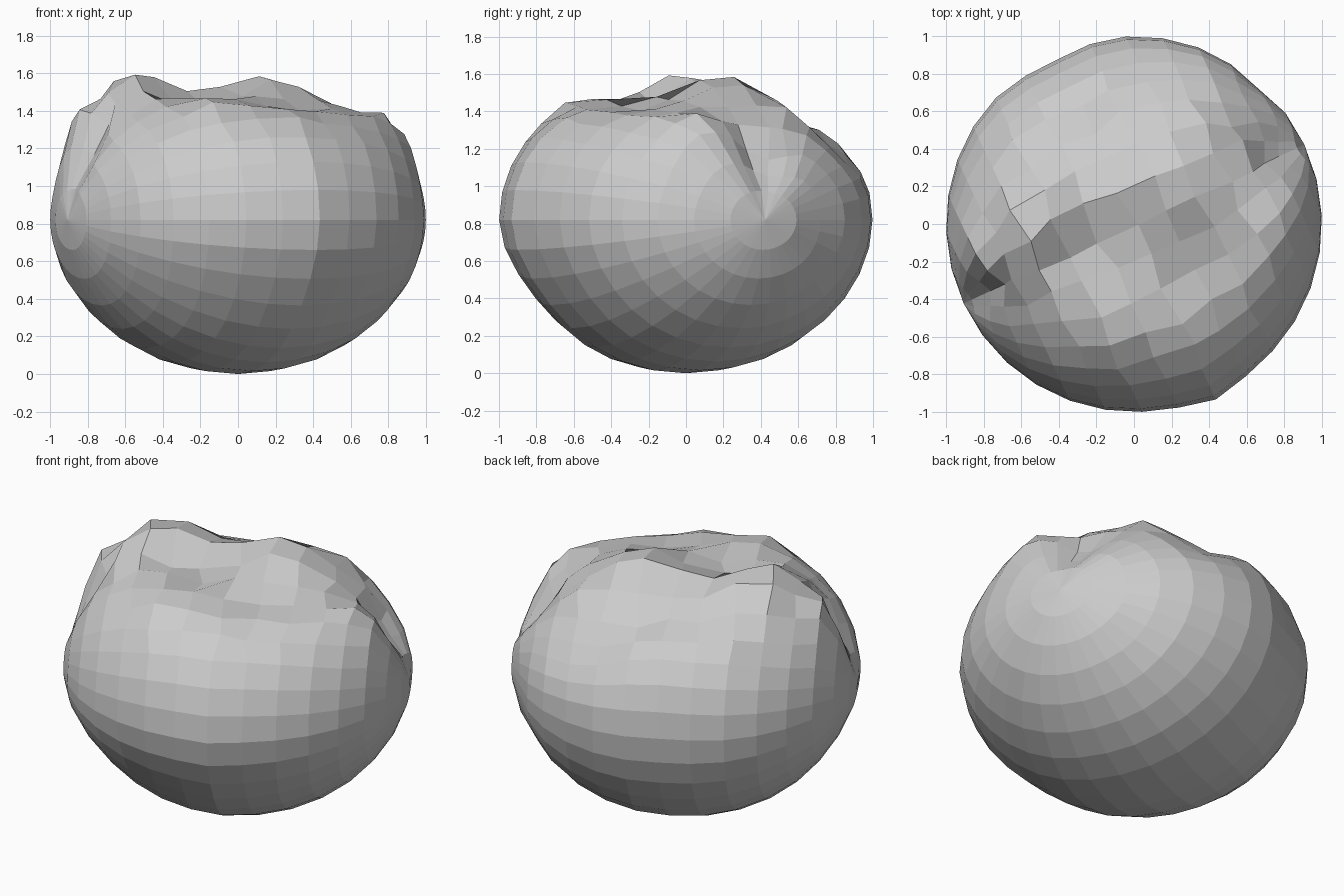
import bpy, bmesh, math, random
from mathutils import Matrix

if "Cube" in bpy.data.objects:
    bpy.data.objects.remove(bpy.data.objects["Cube"])

random.seed(4)
TILT = math.radians(25)
HALF = 0.82

# crumpled top: x, y, height, spread
BUMPS = [(0, 0, -.12, .45), (-.87, -.15, .17, .22), (-.56, .03, .15, .16),
         (.12, .18, .11, .17), (.15, .75, -.10, .28), (.72, .45, -.12, .16),
         (.88, .05, .10, .2), (.3, -.35, -.10, .28), (.6, .05, -.06, .25),
         (-.15, -.25, -.06, .2), (-.36, .45, -.09, .22), (-.1, .52, -.08, .2),
         (-.05, -.08, -.06, .14), (-.3, -.18, -.06, .14)]


def smooth(t):
    t = max(0, min(1, t))
    return t * t * (3 - 2 * t)


def angle_gap(a, b):
    return abs((a - b + math.pi) % (2 * math.pi) - math.pi)


# squashed ball with its poles pointing sideways
bm = bmesh.new()
bmesh.ops.create_uvsphere(bm, u_segments=32, v_segments=16, radius=1)
bm.transform(Matrix.Rotation(TILT, 4, 'Z') @ Matrix.Rotation(math.pi / 2, 4, 'Y'))
for v in bm.verts:
    x, y, z = v.co
    az = math.atan2(y, x)
    flat = math.hypot(x, y)
    # ridge on the front girdle, slight flats behind
    r = 1 + .03 * math.exp(-(angle_gap(az, math.radians(-65)) / .15) ** 2) * flat
    r -= .035 * math.exp(-(angle_gap(az, math.radians(117)) / .25) ** 2) * flat
    r -= .025 * math.exp(-(angle_gap(az, math.radians(50)) / .13) ** 2) * flat
    # underside tapers slightly, mostly at the front
    if z < 0:
        r -= (.015 + .08 * max(0, -y)) * smooth(-z / .75)
    # pinched creases above both poles
    up = smooth((z - .12) / .2) * smooth((.75 - z) / .2)
    for a, depth in ((TILT, .08), (TILT + math.pi, .09)):
        r -= depth * up * math.exp(-(angle_gap(az, a) / .11) ** 2)
    nx, ny, nz = x * r, y * r, HALF + z * HALF
    # sunken, folded crown
    w = smooth((z - .1) / .4)
    nz += w * sum(h * math.exp(-((x - bx) ** 2 + (y - by) ** 2) / s ** 2)
                  for bx, by, h, s in BUMPS)
    if z > .65:
        nx += random.uniform(-.025, .025)
        ny += random.uniform(-.025, .025)
        nz += random.uniform(-.02, .02)
    v.co = (nx, ny, nz)

mesh = bpy.data.meshes.new("crumpled_ball")
bm.to_mesh(mesh)
bm.free()
obj = bpy.data.objects.new("crumpled_ball", mesh)
bpy.context.collection.objects.link(obj)
